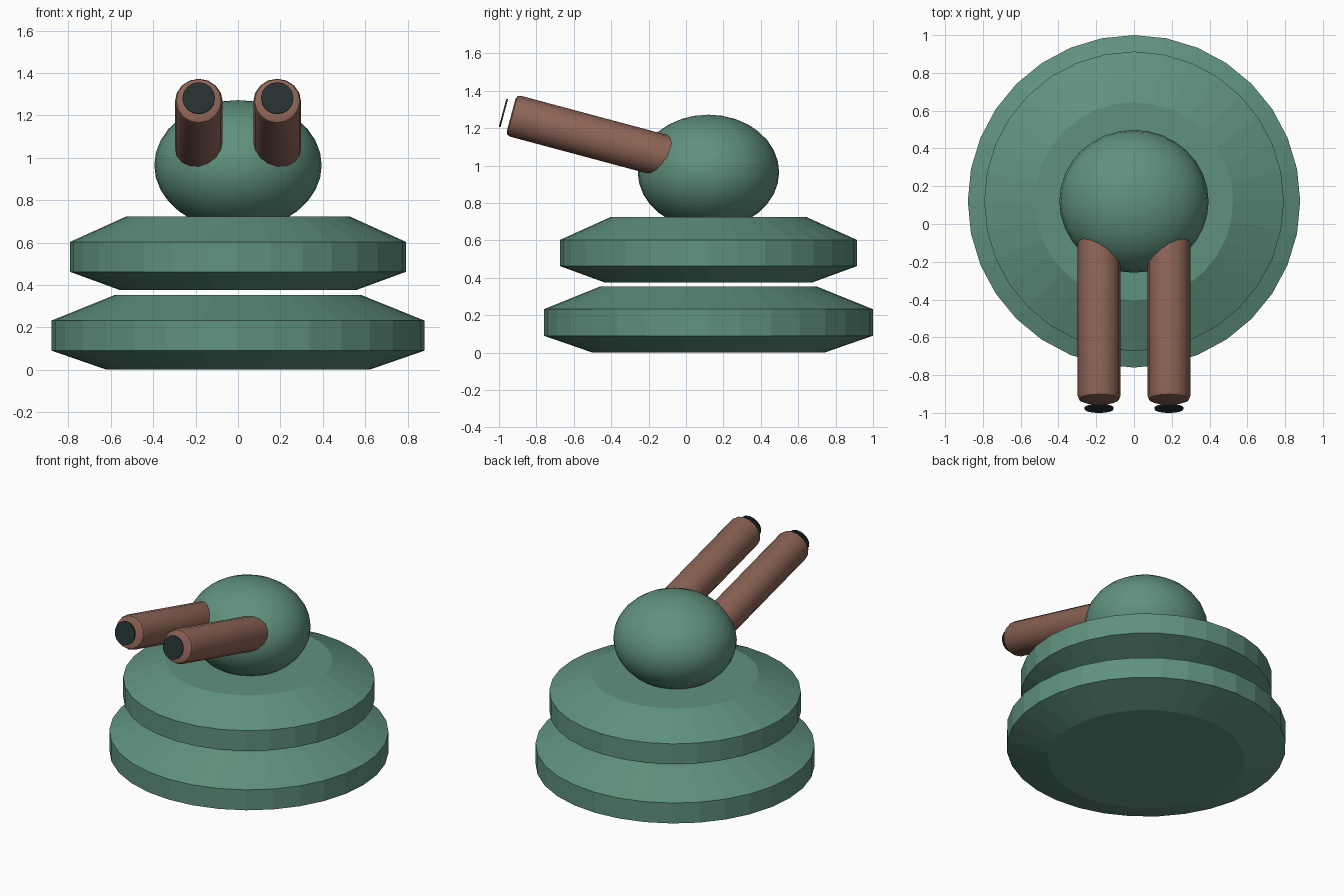
import bpy, bmesh, math
from mathutils import Matrix, Vector

if "Cube" in bpy.data.objects:
    bpy.data.objects.remove(bpy.data.objects["Cube"])

CENTER_Y = 0.12
TILT = math.radians(15)
AXIS = Vector((0, -math.cos(TILT), math.sin(TILT)))  # barrel direction
MUZZLE = Vector((0, -0.935, 1.27))


def material(name, color):
    mat = bpy.data.materials.new(name)
    mat.diffuse_color = (*color, 1)
    mat.use_nodes = True
    mat.node_tree.nodes["Principled BSDF"].inputs["Base Color"].default_value = mat.diffuse_color
    return mat


GREEN = material("sage_green", (0.115, 0.285, 0.208))
BROWN = material("clay_brown", (0.265, 0.125, 0.09))
DARK = material("bore_black", (0.018, 0.030, 0.031))


def lathe(name, profile, segments, mat, matrix, smooth=None):
    """Closed solid turned from (radius, height) points, capped at both ends."""
    bm = bmesh.new()
    rings = []
    for r, z in profile:
        rings.append([bm.verts.new((r * math.sin(a), r * math.cos(a), z))
                      for a in (2 * math.pi * i / segments for i in range(segments))])
    for low, high in zip(rings, rings[1:]):
        for i in range(segments):
            j = (i + 1) % segments
            bm.faces.new((low[i], low[j], high[j], high[i]))
    bm.faces.new(rings[0])
    bm.faces.new(rings[-1])
    bmesh.ops.recalc_face_normals(bm, faces=bm.faces)
    return finish(name, bm, mat, matrix, smooth)


def finish(name, bm, mat, matrix, smooth):
    mesh = bpy.data.meshes.new(name)
    bm.to_mesh(mesh)
    bm.free()
    mesh.materials.append(mat)
    obj = bpy.data.objects.new(name, mesh)
    obj.matrix_world = matrix
    bpy.context.collection.objects.link(obj)
    if smooth:
        bpy.ops.object.select_all(action='DESELECT')
        obj.select_set(True)
        bpy.context.view_layer.objects.active = obj
        bpy.ops.object.shade_smooth_by_angle(angle=math.radians(smooth))
    return obj


# Two stacked bevelled discs
base = Matrix.Translation((0, CENTER_Y, 0))
lathe("lower_disc", [(0.62, 0), (0.88, 0.09), (0.88, 0.232), (0.58, 0.353)], 32, GREEN, base)
lathe("upper_disc", [(0.555, 0.375), (0.793, 0.462), (0.793, 0.603), (0.525, 0.724)], 32, GREEN, base)

# Squashed dome
bm = bmesh.new()
bmesh.ops.create_uvsphere(bm, u_segments=32, v_segments=16, radius=1)
bmesh.ops.scale(bm, vec=(0.395, 0.378, 0.307), verts=bm.verts)
finish("dome", bm, GREEN, Matrix.Translation((0, CENTER_Y, 0.965)), 40)

# Twin tilted barrels, each with a thin dark bore plate just ahead of the muzzle
turn = AXIS.to_track_quat('Z', 'Y').to_matrix().to_4x4()
for side, x in (("left", -0.185), ("right", 0.185)):
    muzzle = Matrix.Translation(MUZZLE + Vector((x, 0, 0))) @ turn
    lathe(side + "_barrel",
          [(0.113, -0.97), (0.113, -0.025), (0.106, -0.007), (0.088, 0)],
          16, BROWN, muzzle, 40)
    lathe(side + "_bore", [(0.077, 0.038), (0.077, 0.047)], 16, DARK, muzzle)
